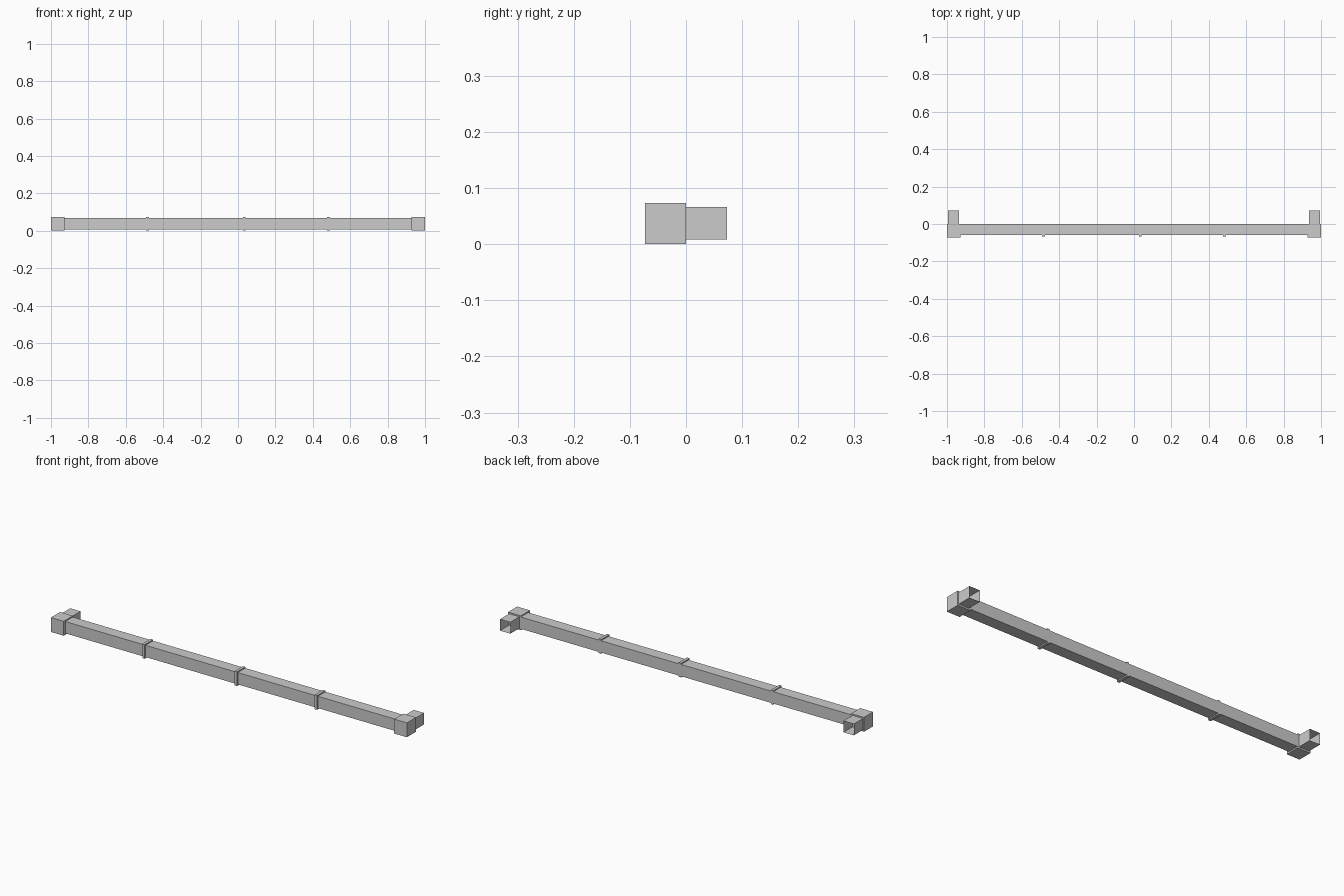
import bpy, bmesh
from mathutils import Matrix, Vector

if "Cube" in bpy.data.objects:
    bpy.data.objects.remove(bpy.data.objects["Cube"])


def box(name, lo, hi, open_back=False):
    """Axis-aligned box; open_back removes the +y face to leave an open sleeve."""
    lo, hi = Vector(lo), Vector(hi)
    bm = bmesh.new()
    bmesh.ops.create_cube(bm, size=1, matrix=Matrix.Translation((lo + hi) / 2)
                          @ Matrix.Diagonal((*(hi - lo), 1)))
    if open_back:
        bm.normal_update()
        bmesh.ops.delete(bm, geom=[f for f in bm.faces if f.normal.y > 0.9],
                         context='FACES_ONLY')
    me = bpy.data.meshes.new(name)
    bm.to_mesh(me)
    bm.free()
    ob = bpy.data.objects.new(name, me)
    bpy.context.collection.objects.link(ob)
    return ob


# Long straight duct, flush with the back plane
box("duct", (-0.93, -0.06, 0.007), (0.93, 0, 0.067))

# Joint covers, wrapping front, top and bottom of the duct
for i, x in enumerate((-0.484, 0.034, 0.484)):
    box(f"joint_cover_{i + 1}", (x - 0.007, -0.067, 0.001), (x + 0.007, 0, 0.073))

# Corner elbows with open stubs pointing backwards
for side, s in (("left", -1), ("right", 1)):
    def span(a, b):
        return sorted((s * a, s * b))
    x0, x1 = span(0.928, 1.0)
    box(f"{side}_elbow", (x0, -0.073, 0), (x1, 0, 0.073))
    x0, x1 = span(0.936, 0.994)
    box(f"{side}_stub", (x0, 0, 0.008), (x1, 0.073, 0.066), open_back=True)
